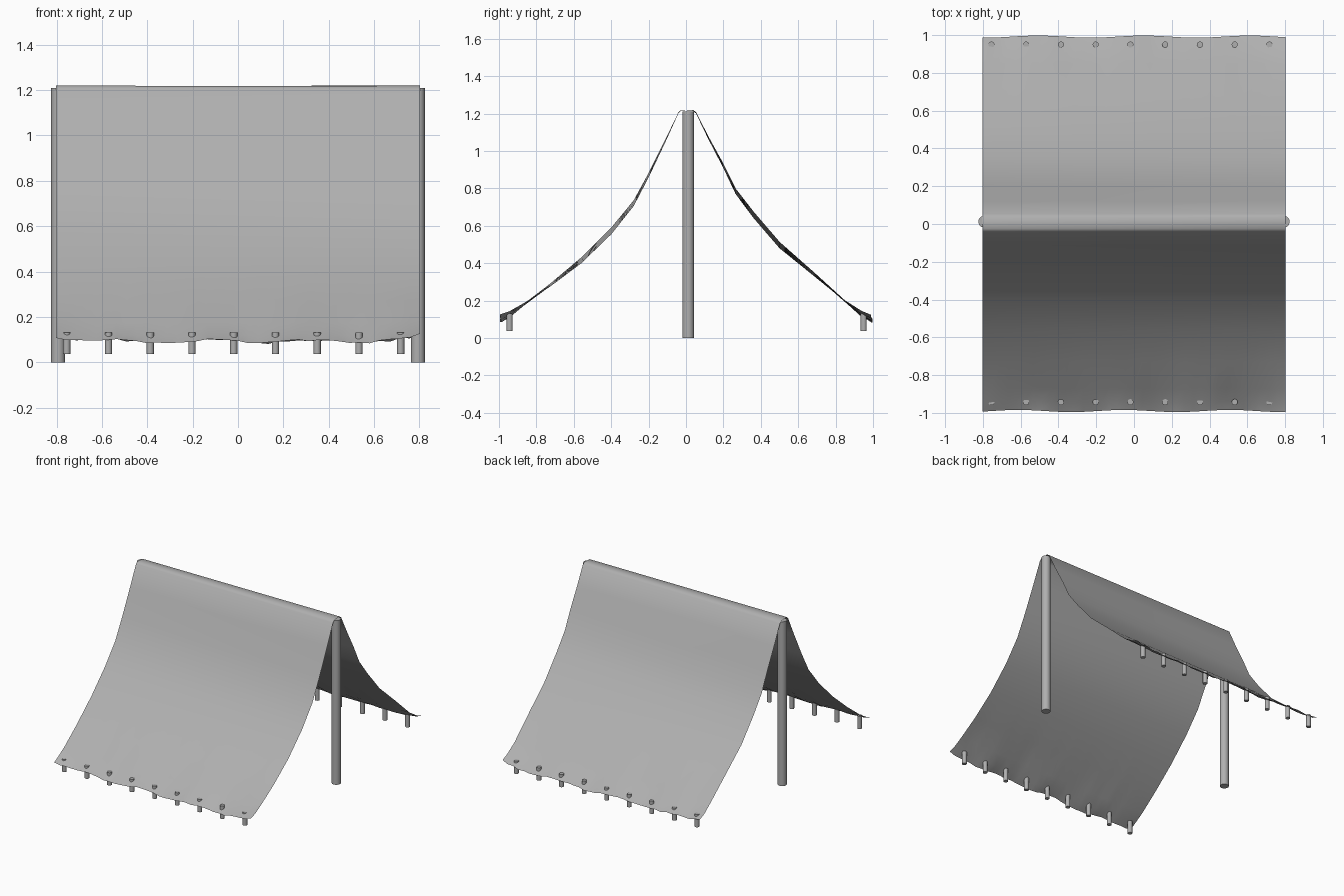
import bpy, bmesh, math, random

if "Cube" in bpy.data.objects:
    bpy.data.objects.remove(bpy.data.objects["Cube"])

random.seed(4)

# Mid grey shared by canvas, poles and pegs
grey = bpy.data.materials.new("mid_grey")
grey.diffuse_color = (0.43, 0.43, 0.43, 1)
grey.use_nodes = True
grey.node_tree.nodes["Principled BSDF"].inputs["Base Color"].default_value = grey.diffuse_color


def cylinder(name, x, y, z0, z1, r, sides):
    bpy.ops.mesh.primitive_cylinder_add(vertices=sides, radius=r, depth=z1 - z0,
                                        location=(x, y, (z0 + z1) / 2))
    ob = bpy.context.object
    ob.name = name
    ob.data.materials.append(grey)
    bpy.ops.object.shade_smooth_by_angle()
    return ob


# Upright poles at each end of the ridge
for side, x in (("left", -0.793), ("right", 0.793)):
    cylinder(side + "_pole", x, 0.012, 0, 1.21, 0.031, 24)

# Rows of ground pegs through both hems
for row, y in (("front", -0.943), ("back", 0.95)):
    for i in range(9):
        cylinder(f"{row}_peg_{i + 1}", -0.755 + i * 0.184, y, 0.037, 0.131, 0.016, 16)

# Draped canvas: (y, z) profile from front hem over the ridge to back hem
profile = [(-0.99, 0.092), (-0.94, 0.122), (-0.87, 0.175), (-0.73, 0.28),
           (-0.56, 0.415), (-0.4, 0.572), (-0.28, 0.72), (-0.2, 0.87),
           (-0.11, 1.055), (-0.04, 1.205), (-0.025, 1.218), (0.035, 1.218),
           (0.053, 1.205), (0.12, 1.07), (0.2, 0.92), (0.265, 0.785),
           (0.36, 0.66), (0.5, 0.497), (0.68, 0.345), (0.85, 0.195),
           (0.94, 0.122), (0.992, 0.092)]
columns = 36
bm = bmesh.new()
grid = []
for y, z in profile:
    line = []
    hem = max(0, (abs(y) - 0.8) / 0.2)              # ripples only near hems
    sag = math.sin(math.pi * min(1, abs(y) / 0.85))  # slack mid slope
    for i in range(columns + 1):
        u = -1 + 2 * i / columns
        skew = 0.018 * sag * u * (1 if y > 0 else -1)
        ripple = hem * (0.006 * math.sin(11 * u + 3 * y) + random.uniform(-0.006, 0.006))
        wave = hem * 0.006 * math.sin(9 * u + y) * (1 if y > 0 else -1)
        lift = 0.025 * hem * u ** 8                  # corners curl up
        line.append(bm.verts.new((0.803 * u, y + wave, z + skew + ripple + lift)))
    grid.append(line)
for a, b in zip(grid, grid[1:]):
    for i in range(columns):
        bm.faces.new((a[i], a[i + 1], b[i + 1], b[i]))
mesh = bpy.data.meshes.new("canvas")
bm.to_mesh(mesh)
bm.free()
mesh.materials.append(grey)
canvas = bpy.data.objects.new("canvas", mesh)
bpy.context.collection.objects.link(canvas)
for p in mesh.polygons:
    p.use_smooth = True
